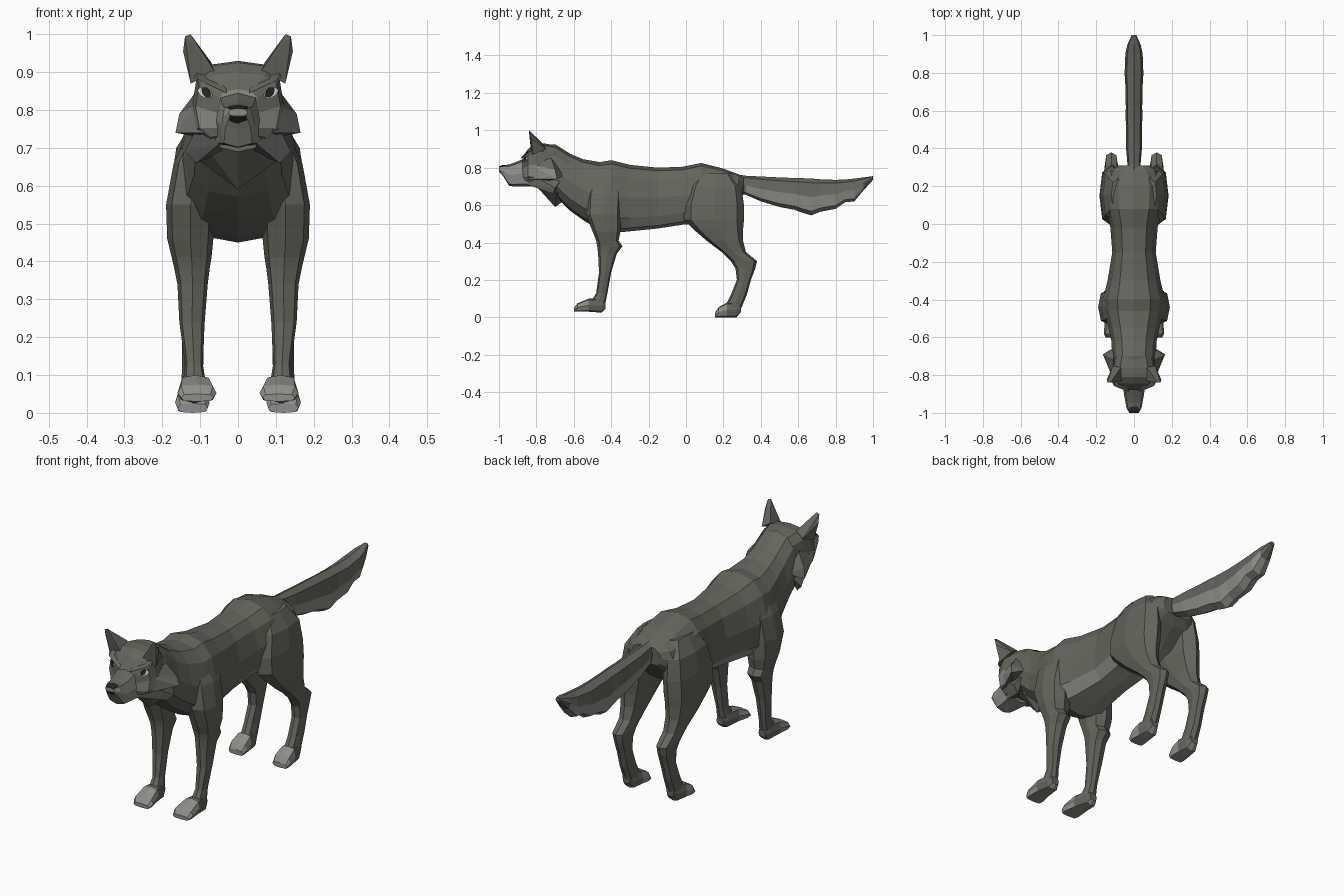
import bpy, bmesh
from math import sin, cos, pi, copysign
from mathutils import Vector
from mathutils.bvhtree import BVHTree

cube = bpy.data.objects.get("Cube")
if cube:
    bpy.data.objects.remove(cube, do_unlink=True)


def material(name, r, g, b):
    mat = bpy.data.materials.new(name)
    mat.use_nodes = True
    mat.diffuse_color = (r, g, b, 1)
    mat.node_tree.nodes["Principled BSDF"].inputs["Base Color"].default_value = (r, g, b, 1)
    return mat


FUR = material("dark grey fur", .13, .13, .112)
PALE = material("pale grey fur", .27, .275, .25)
BLACK = material("near black", .02, .02, .02)
WHITE = material("eye white", .8, .8, .78)


def finish(name, bm, mats, rule=None, mirror=False):
    """Turn a bmesh into a flat shaded object, coloured by a rule on its faces."""
    bmesh.ops.recalc_face_normals(bm, faces=bm.faces)
    bm.normal_update()
    for face in bm.faces:
        if rule and rule(face.calc_center_median(), face.normal):
            face.material_index = 1
    mesh = bpy.data.meshes.new(name)
    bm.to_mesh(mesh)
    bm.free()
    for mat in mats:
        mesh.materials.append(mat)
    obj = bpy.data.objects.new(name, mesh)
    bpy.context.collection.objects.link(obj)
    if mirror:
        obj.modifiers.new("Mirror", 'MIRROR').use_mirror_merge = False
    return obj


def loft(name, axis, rings, sides=8, power=.75, taper=0, mats=(FUR, PALE), rule=None, mirror=False):
    """Skin rings (position, low, high, inner x, outer x) stacked along y or z."""
    bm = bmesh.new()
    loops = []
    for t, low, high, x0, x1 in rings:
        loop = []
        for i in range(sides):
            a = 2 * pi * i / sides
            u, v = (copysign(abs(w) ** power, w) if abs(w) > 1e-6 else 0 for w in (cos(a), sin(a)))
            x = (x0 + x1) / 2 + u * (1 - taper * v) * (x1 - x0) / 2
            s = (low + high) / 2 + v * (high - low) / 2
            loop.append(bm.verts.new((x, t, s) if axis == "y" else (x, s, t)))
        loops.append(loop)
    for a, b in zip(loops, loops[1:]):
        for i in range(sides):
            j = (i + 1) % sides
            bm.faces.new((a[i], a[j], b[j], b[i]))
    bm.faces.new(loops[0])
    bm.faces.new(loops[-1])
    return finish(name, bm, mats, rule, mirror)


def centred(rings):
    return [(y, low, high, -w, w) for y, low, high, w in rings]


def hull(name, points, mats=(FUR, PALE), rule=None, mirror=True):
    """Wrap a few points in a faceted wedge."""
    bm = bmesh.new()
    for p in points:
        bm.verts.new(p)
    out = bmesh.ops.convex_hull(bm, input=bm.verts)
    loose = {v for v in out["geom_interior"] if isinstance(v, bmesh.types.BMVert)}
    if loose:
        bmesh.ops.delete(bm, geom=list(loose), context='VERTS')
    return finish(name, bm, mats, rule, mirror)


# Torso and neck, with a pale belly
loft("torso", "y", centred([
    (-.78, .71, .92, .1), (-.7, .65, .925, .115), (-.62, .57, .875, .12),
    (-.55, .52, .845, .135), (-.46, .465, .83, .16), (-.4, .45, .84, .165),
    (-.3, .46, .815, .14), (-.15, .475, .8, .115), (-.02, .495, .805, .125),
    (.08, .5, .825, .15), (.2, .54, .795, .155), (.28, .62, .765, .13), (.31, .66, .75, .08)]),
    sides=12, taper=.12, rule=lambda c, n: c.z < .585 and -.36 < c.y < .15)

# Tail with a ragged pale underside
loft("tail", "y", centred([
    (.24, .68, .77, .03), (.32, .655, .757, .035), (.4, .62, .753, .042), (.5, .59, .748, .042),
    (.58, .575, .745, .045), (.62, .56, .744, .043), (.67, .545, .742, .046), (.72, .565, .738, .045),
    (.8, .58, .735, .05), (.85, .615, .737, .047), (.9, .62, .742, .046),
    (.95, .68, .748, .035), (1, .735, .755, .012)]),
    rule=lambda c, n: n.z < -.1 and c.y > .3 and c.z < .68)

# Legs, mirrored to the other side
loft("front_leg", "z", [
    (.76, -.49, -.38, .05, .12), (.66, -.53, -.34, .05, .17), (.55, -.535, -.345, .06, .19),
    (.46, -.5, -.35, .065, .187), (.41, -.48, -.36, .07, .175), (.38, -.475, -.34, .075, .168),
    (.34, -.47, -.37, .08, .16), (.24, -.465, -.4, .088, .155), (.13, -.48, -.42, .093, .14),
    (.08, -.51, -.43, .085, .145), (.04, -.52, -.45, .085, .145)], mirror=True)
loft("hind_leg", "z", [
    (.77, .07, .24, .05, .12), (.7, .02, .295, .05, .163), (.6, -.01, .31, .05, .178),
    (.52, -.01, .31, .055, .183), (.47, .04, .305, .065, .178), (.41, .11, .305, .075, .17),
    (.35, .19, .32, .08, .16), (.3, .24, .38, .085, .155), (.26, .265, .37, .088, .15),
    (.2, .272, .347, .09, .148), (.12, .24, .325, .092, .148), (.06, .21, .3, .088, .15),
    (.02, .21, .28, .088, .15)], mirror=True)

# Paws with pale toes
loft("front_paw", "y", [
    (-.6, .03, .05, .065, .15), (-.58, .03, .075, .057, .16), (-.52, .03, .1, .07, .155),
    (-.45, .025, .1, .085, .145), (-.43, .045, .08, .095, .135)], power=.6,
    rule=lambda c, n: c.y < -.53 or n.z < -.5, mirror=True)
loft("hind_paw", "y", [
    (.155, 0, .025, .08, .16), (.175, 0, .055, .075, .166), (.22, 0, .08, .08, .16),
    (.27, 0, .08, .088, .15), (.295, .03, .08, .1, .14)], power=.6,
    rule=lambda c, n: c.y < .2 or n.z < -.5, mirror=True)

# Head and muzzle
head = loft("head", "y", centred([
    (-.7, .68, .92, .1), (-.76, .7, .93, .115), (-.81, .71, .925, .12),
    (-.845, .72, .9, .112), (-.875, .73, .855, .055)]), sides=12, power=.65,
    rule=lambda c, n: c.z < .8 and n.z < .5 and c.y < -.76)
loft("muzzle", "y", centred([
    (-.82, .7, .87, .075), (-.87, .7, .847, .058), (-.92, .7, .826, .05),
    (-.945, .702, .818, .045), (-.975, .75, .812, .04), (-1, .785, .803, .025)]), power=.55,
    rule=lambda c, n: n.z < .6)
loft("nose", "y", centred([
    (-.965, .765, .814, .03), (-.985, .764, .813, .03), (-1, .78, .806, .022)]),
    power=.6, mats=(BLACK,))

# Ears
hull("ear", [(.06, -.83, .9), (.125, -.82, .87), (.112, -.75, .9), (.07, -.76, .925),
             (.145, -.825, .955), (.095, -.825, .955), (.14, -.84, .995), (.125, -.84, 1)])

# Brows
hull("brow", [(.03, -.888, .845), (.03, -.84, .875), (.115, -.84, .885),
              (.105, -.858, .88), (.11, -.82, .9), (.04, -.865, .865)])

# Cheek and throat ruff
hull("upper_cheek", [(.1, -.845, .82), (.09, -.85, .74), (.11, -.72, .85), (.165, -.69, .74),
                     (.155, -.7, .79), (.1, -.65, .76), (.11, -.74, .73)],
     rule=lambda c, n: n.y < -.25 or c.y < -.78)
hull("lower_cheek", [(.05, -.85, .71), (.1, -.83, .77), (.14, -.7, .69), (.11, -.71, .66),
                     (.04, -.76, .69), (.1, -.66, .75)],
     rule=lambda c, n: n.x > .4 and n.y < 0)
hull("throat_ruff", [(-.09, -.77, .71), (.09, -.77, .71), (0, -.79, .69), (0, -.7, .59),
                     (-.1, -.69, .665), (.1, -.69, .665), (0, -.6, .66)], mirror=False)

# Eyes laid on the slanted face
tree = BVHTree.FromPolygons([v.co for v in head.data.vertices],
                            [p.vertices[:] for p in head.data.polygons])


def eye_plate(name, x, z, width, height, lift, mat):
    spot, normal, _, _ = tree.ray_cast(Vector((x, -2, z)), Vector((0, 1, 0)))
    side = Vector((0, 0, 1)).cross(normal).normalized()
    up = normal.cross(side)
    points = []
    for i in range(8):
        a = pi * i / 4
        rim = spot + side * cos(a) * width + up * (sin(a) * height + cos(a) * height / 2)
        points += [rim, rim + normal * lift]
    hull(name, points, (mat,))


eye_plate("eye_white", .086, .845, .022, .013, .004, WHITE)
eye_plate("pupil", .082, .846, .014, .013, .006, BLACK)
